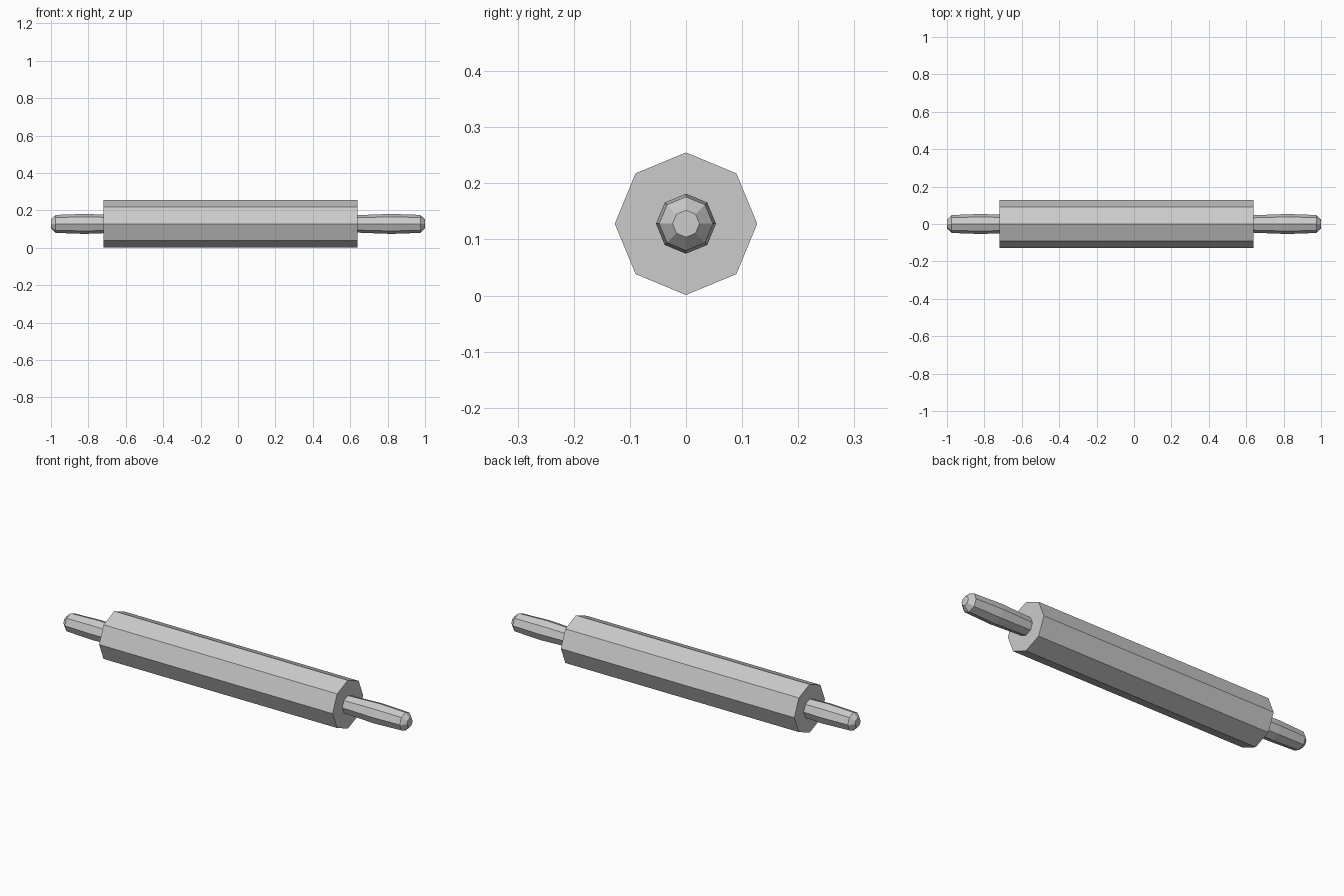
import bpy, bmesh
from math import cos, sin, tau

cube = bpy.data.objects.get("Cube")
if cube:
    bpy.data.objects.remove(cube)

SIDES = 8
AXIS_Z = 0.128

grey = bpy.data.materials.new("plain grey")
grey.use_nodes = True
colour = (0.6, 0.6, 0.6, 1)
grey.diffuse_color = colour
grey.node_tree.nodes["Principled BSDF"].inputs["Base Color"].default_value = colour


def turned_part(name, profile):
    """Octagonal solid along x from (x, radius) pairs, capped at both ends."""
    bm = bmesh.new()
    rings = [[bm.verts.new((x, r * cos(tau * i / SIDES), r * sin(tau * i / SIDES)))
              for i in range(SIDES)] for x, r in profile]
    for a, b in zip(rings, rings[1:]):
        for i in range(SIDES):
            j = (i + 1) % SIDES
            bm.faces.new((a[i], a[j], b[j], b[i]))
    bm.faces.new(rings[0])
    bm.faces.new(rings[-1])
    bmesh.ops.recalc_face_normals(bm, faces=bm.faces)
    mesh = bpy.data.meshes.new(name)
    bm.to_mesh(mesh)
    bm.free()
    mesh.materials.append(grey)
    obj = bpy.data.objects.new(name, mesh)
    obj.location.z = AXIS_Z
    bpy.context.collection.objects.link(obj)
    return obj


# Main roller
turned_part("roller", [(-0.72, 0.127), (0.64, 0.127)])

# Slightly bulging handles with chamfered tips, sunk into the roller
handle = [(0.62, 0.046), (0.82, 0.0535), (0.975, 0.048), (1.0, 0.024)]
for name, side in (("left_handle", 1), ("right_handle", -1)):
    turned_part(name, [(side * x, r) for x, r in handle])
